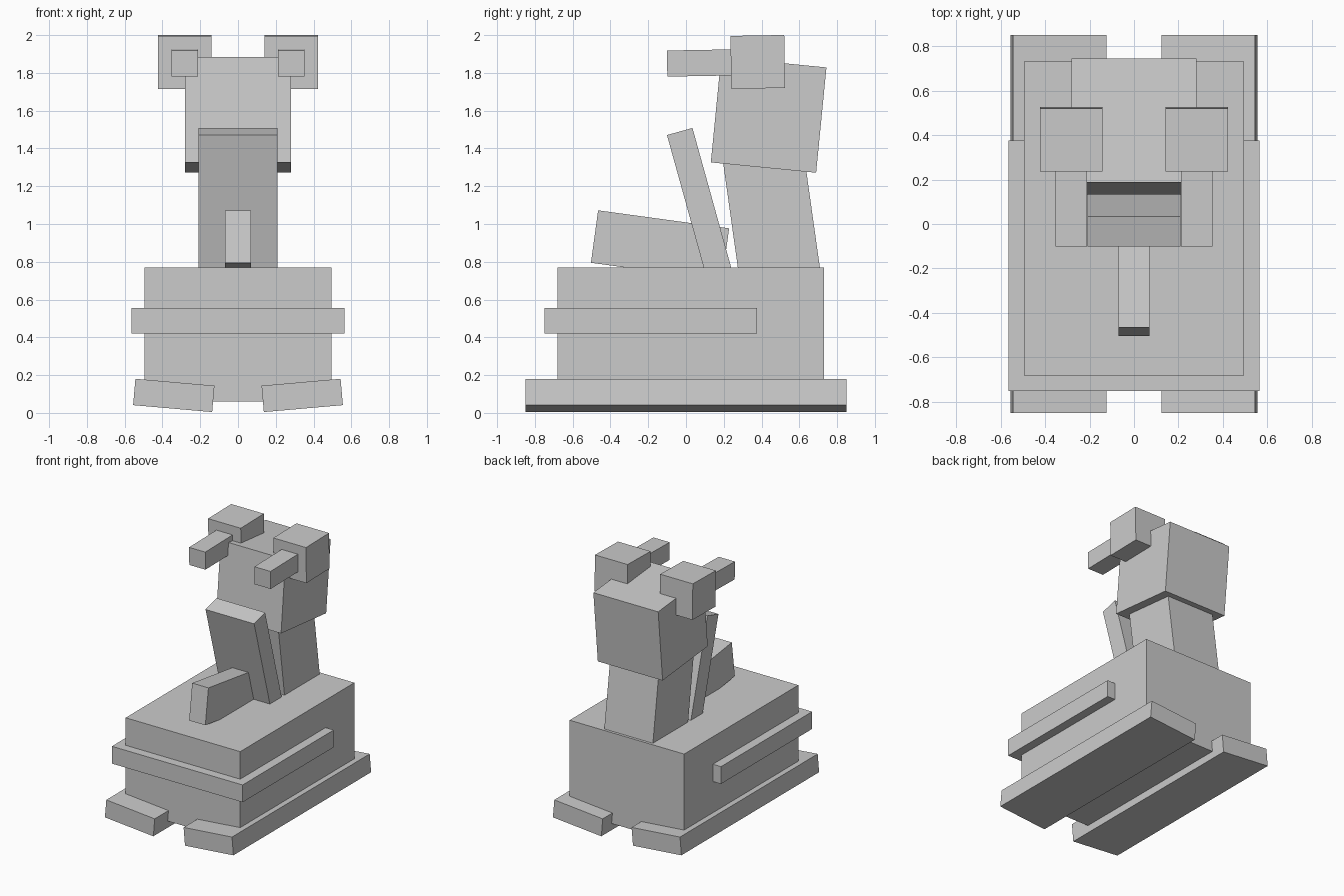
import bpy
from math import radians


def box(name, center, size, rx=0, ry=0):
    """Flat-sided box, tilted in degrees about x or y."""
    bpy.ops.mesh.primitive_cube_add(size=1, location=center,
                                    rotation=(radians(rx), radians(ry), 0))
    ob = bpy.context.object
    ob.name = name
    ob.scale = size
    return ob


# Hull and the bumper around its front
box("body", (0, 0.025, 0.415), (0.99, 1.41, 0.71))
box("bumper", (0, -0.1875, 0.4875), (1.13, 1.125, 0.135))

# Central lever and leaning panel
box("lever", (0, -0.1375, 0.886), (0.14, 0.70, 0.28), rx=-7.8)
box("front_panel", (0, 0.087, 1.056), (0.42, 0.14, 0.90), rx=15.5)

# Neck and head
box("neck", (0, 0.455, 1.03), (0.42, 0.43, 0.70), rx=8)
box("head", (0, 0.4375, 1.5775), (0.56, 0.56, 0.56), rx=-5.6)

# Mirrored pairs: skids, side pods and their barrels
for side, s in (("left", -1), ("right", 1)):
    box("skid_" + side, (s * 0.34, 0, 0.0925), (0.42, 1.70, 0.14), ry=-5 * s)
    box("pod_" + side, (s * 0.282, 0.38, 1.858), (0.282, 0.285, 0.28), rx=1)
    box("barrel_" + side, (s * 0.282, 0.11, 1.853), (0.14, 0.42, 0.138), rx=1)
